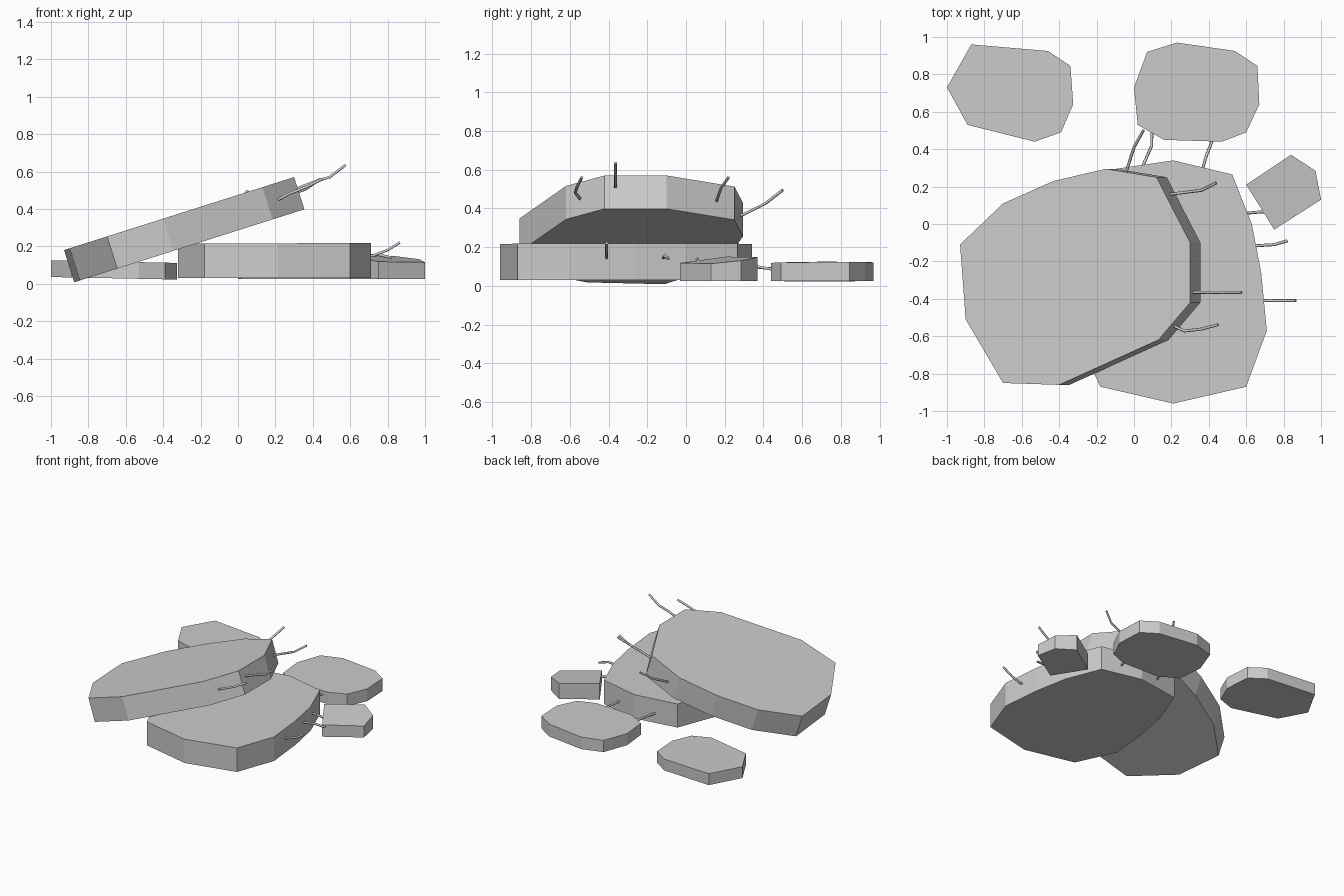
import bpy, bmesh
from mathutils import Vector


def slab(name, outline, top, bottom, shift=(0, 0)):
    """Extruded broken slab; top and bottom are planes (z0, slope_x, slope_y)."""
    bm = bmesh.new()

    def ring(plane, dx, dy):
        return [bm.verts.new((x + dx, y + dy, plane[0] + plane[1] * x + plane[2] * y))
                for x, y in outline]
    up, low = ring(top, 0, 0), ring(bottom, *shift)
    bm.faces.new(up)
    bm.faces.new(low[::-1])
    n = len(outline)
    for i in range(n):
        j = (i + 1) % n
        bm.faces.new((up[i], low[i], low[j], up[j]))
    bmesh.ops.recalc_face_normals(bm, faces=bm.faces)
    me = bpy.data.meshes.new(name)
    bm.to_mesh(me)
    bm.free()
    ob = bpy.data.objects.new(name, me)
    bpy.context.collection.objects.link(ob)


def rod(name, points, r=0.008, sides=6):
    """Bent reinforcing bar along a few points."""
    cu = bpy.data.curves.new(name, 'CURVE')
    cu.dimensions = '3D'
    cu.bevel_depth = r
    cu.bevel_resolution = (sides - 4) // 2
    cu.use_fill_caps = True
    sp = cu.splines.new('POLY')
    sp.points.add(len(points) - 1)
    for p, co in zip(sp.points, points):
        p.co = (*co, 1)
    ob = bpy.data.objects.new(name, cu)
    bpy.context.collection.objects.link(ob)


# Tilted large slab
slab("tilted_slab",
     [(-.93, -.11), (-.90, -.51), (-.70, -.85), (-.40, -.86), (.13, -.62), (.30, -.42),
      (.30, -.10), (.12, .25), (-.15, .295), (-.43, .23), (-.70, .11)],
     (.475, .317, 0), (.303, .317, 0), (.055, 0))

# Flat large slab
slab("flat_slab",
     [(.21, -.96), (.60, -.87), (.71, -.57), (.68, -.26), (.63, .0), (.525, .265), (.21, .34),
      (-.13, .29), (-.24, .0), (-.29, -.26), (-.32, -.57), (-.18, -.87)],
     (.215, .005, 0), (.03, 0, 0))

# Small chunks
slab("back_left_chunk",
     [(-1, .73), (-.89, .53), (-.53, .44), (-.39, .49), (-.325, .64), (-.34, .845),
      (-.46, .925), (-.87, .96)],
     (.105, -.02, 0), (.016, -.02, 0))
slab("back_right_chunk",
     [(0, .73), (.02, .53), (.16, .45), (.47, .44), (.60, .49), (.67, .64), (.66, .845),
      (.54, .925), (.23, .97), (.07, .92)],
     (.112, .01, .005), (.025, 0, 0))
slab("right_chunk",
     [(.60, .21), (.75, -.03), (1, .13), (.97, .285), (.84, .37)],
     (.175, -.072, .09), (.025, 0, 0))

# Reinforcing bars sticking out of the tilted slab, then the flat slab
rods = [
    [(.17, .155, .43), (.24, .165, .46), (.36, .18, .505), (.44, .22, .56)],
    [(.29, -.365, .50), (.42, -.365, .55), (.49, -.365, .57), (.575, -.365, .635)],
    [(.18, -.53, .43), (.27, -.572, .48), (.36, -.562, .515), (.45, -.538, .56)],
    [(-.06, .22, .34), (-.035, .30, .37), (0, .41, .425), (.05, .50, .495)],
    [(.03, .27, .11), (.06, .34, .10), (.095, .42, .09), (.095, .49, .09)],
    [(.36, .27, .11), (.385, .36, .10), (.42, .45, .085)],
    [(.57, .055, .14), (.66, .063, .13), (.76, .07, .11)],
    [(.60, -.12, .14), (.75, -.11, .155), (.82, -.09, .14)],
    [(.64, -.41, .14), (.72, -.41, .15), (.80, -.41, .18), (.865, -.41, .22)],
]
for i, pts in enumerate(rods):
    rod(f"rebar_{i + 1}", pts)
